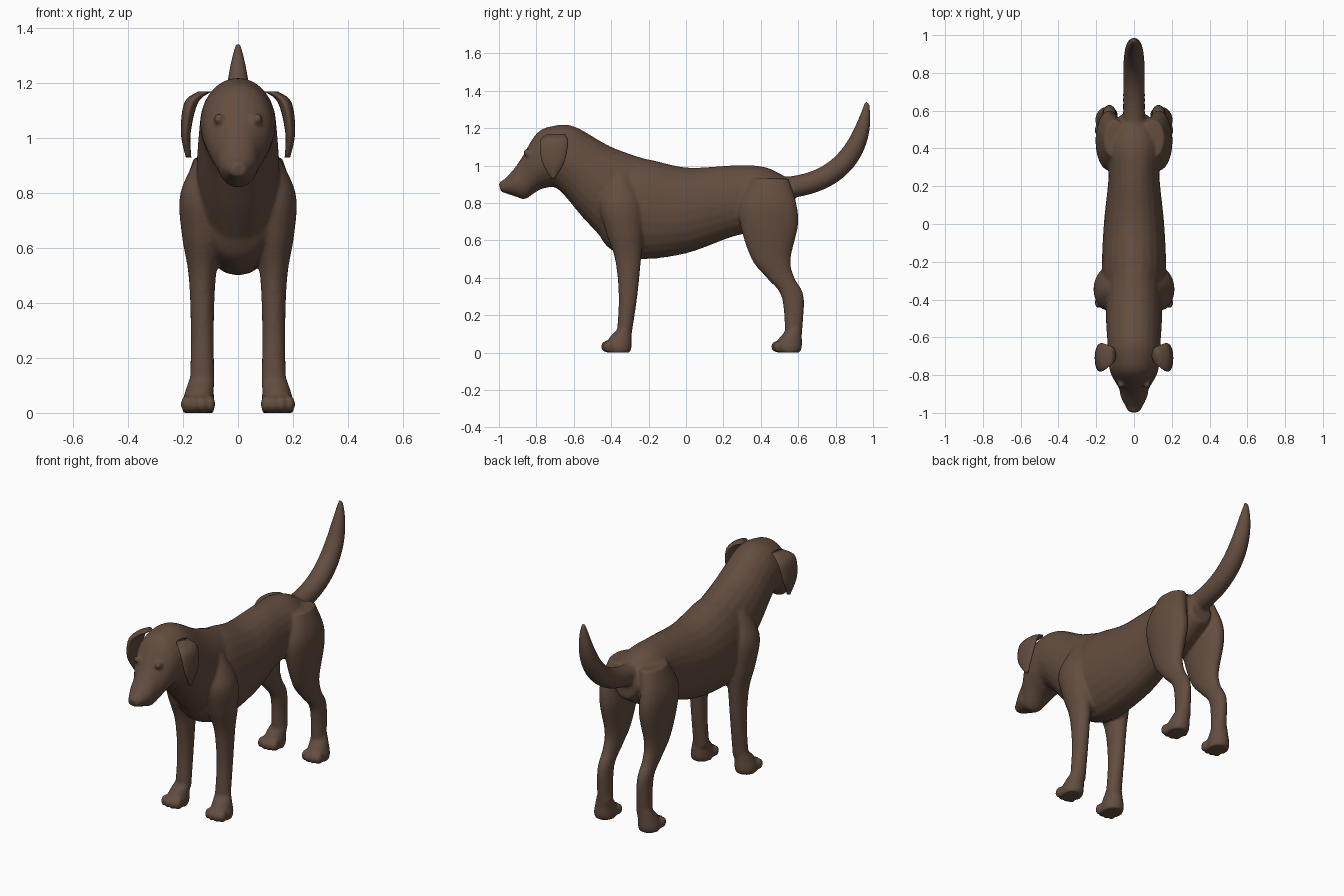
import bpy, bmesh, math
from mathutils import Matrix, Vector

cube = bpy.data.objects.get("Cube")
if cube:
    bpy.data.objects.remove(cube, do_unlink=True)

coat = bpy.data.materials.new("brown coat")
coat.use_nodes = True
coat.diffuse_color = (0.125, 0.074, 0.05, 1)
coat.node_tree.nodes["Principled BSDF"].inputs["Base Color"].default_value = coat.diffuse_color

SEGMENTS = 24
STEPS = 5
STANCE = 0.13


# Each ring is an ellipse given by two opposite edge points and a half width
def slanted(top_y, top_z, bottom_y, bottom_z, half):
    return Vector((0, top_y, top_z)), Vector((0, bottom_y, bottom_z)), Vector((half, 0, 0))


def upright(y, top, bottom, half):
    return slanted(y, top, y, bottom, half)


def level(z, front, back, half, x=STANCE):
    return Vector((x, front, z)), Vector((x, back, z)), Vector((half, 0, 0))


def catmull_rom(a, b, c, d, t):
    start_slope, end_slope = (c - a) / 2, (d - b) / 2
    cubic = 2 * (b - c) + start_slope + end_slope
    square = c - b - start_slope - cubic
    return b + t * (start_slope + t * (square + t * cubic))


def smooth_rings(rings):
    padded = [rings[0], *rings, rings[-1]]
    for window in zip(padded, padded[1:], padded[2:], padded[3:]):
        for step in range(STEPS):
            yield [catmull_rom(*points, step / STEPS) for points in zip(*window)]
    yield rings[-1]


def loft(bm, rings, side=1):
    """Skin a closed tube over the rings, on the chosen side of the body."""
    loops = []
    for first, second, across in smooth_rings(rings):
        middle, reach = (first + second) / 2, (first - second) / 2
        loop = []
        for k in range(SEGMENTS):
            angle = math.tau * k / SEGMENTS
            point = middle + reach * math.cos(angle) + across * math.sin(angle)
            point.x *= side
            loop.append(bm.verts.new(point))
        loops.append(loop)
    for low, high in zip(loops, loops[1:]):
        for k in range(SEGMENTS):
            bm.faces.new((low[k - 1], low[k], high[k], high[k - 1]))
    bm.faces.new(loops[0])
    bm.faces.new(loops[-1])


def ball(bm, centre, size):
    matrix = Matrix.Translation(centre) @ Matrix.Diagonal((*size, 1))
    bmesh.ops.create_uvsphere(bm, u_segments=SEGMENTS, v_segments=SEGMENTS, radius=1, matrix=matrix)


def tail_rings():
    """Rings square to a curved sweep, thinning towards the tip."""
    root, bend, tip = Vector((0, 0.5, 0.88)), Vector((0, 0.95, 0.9)), Vector((0, 0.97, 1.38))
    rings = []
    for step in range(SEGMENTS):
        t = step / SEGMENTS
        lower, upper = root.lerp(bend, t), bend.lerp(tip, t)
        centre = lower.lerp(upper, t)
        along = (upper - lower).normalized()
        radius = 0.058 * (1 - t ** 5)
        normal = Vector((0, -along.z, along.y)) * radius
        rings.append((centre + normal, centre - normal, Vector((radius, 0, 0))))
    return rings


def paw(bm, heel, side):
    """Rounded foot with four toes fanned across its front."""
    loft(bm, [level(0.13, heel - 0.07, heel, 0.045),
              level(0.08, heel - 0.12, heel, 0.052, 0.14),
              level(0.03, heel - 0.14, heel, 0.06, 0.145),
              level(0, heel - 0.13, heel - 0.01, 0.056, 0.145)], side)
    for toe in (-1.5, -0.5, 0.5, 1.5):
        spot = Vector((side * 0.145 + toe * 0.03, heel - 0.14 + abs(toe) * 0.01, 0.032))
        ball(bm, spot, (0.018, 0.03, 0.032))


def finish(name, bm):
    bmesh.ops.recalc_face_normals(bm, faces=bm.faces)
    mesh = bpy.data.meshes.new(name)
    bm.to_mesh(mesh)
    bm.free()
    mesh.materials.append(coat)
    mesh.shade_smooth()
    obj = bpy.data.objects.new(name, mesh)
    bpy.context.collection.objects.link(obj)
    return obj


torso = [
    upright(-0.46, 0.95, 0.62, 0.1),
    upright(-0.4, 1, 0.55, 0.15),
    upright(-0.25, 1.04, 0.5, 0.17),
    upright(0, 0.99, 0.53, 0.16),
    upright(0.25, 1, 0.62, 0.135),
    upright(0.43, 0.99, 0.66, 0.14),
    upright(0.58, 0.91, 0.75, 0.07),
]
neck_and_head = [
    slanted(-0.2, 1.03, -0.4, 0.56, 0.15),
    slanted(-0.4, 1.1, -0.55, 0.72, 0.15),
    slanted(-0.6, 1.21, -0.68, 0.87, 0.14),
    slanted(-0.72, 1.21, -0.75, 0.88, 0.135),
    slanted(-0.8, 1.17, -0.8, 0.86, 0.12),
    slanted(-0.88, 1.04, -0.86, 0.82, 0.08),
    slanted(-0.93, 0.97, -0.9, 0.83, 0.07),
    slanted(-1, 0.9, -0.99, 0.86, 0.03),
]
front_leg = [
    level(0.95, -0.4, -0.3, 0.04, 0.1),
    level(0.8, -0.46, -0.24, 0.08),
    level(0.65, -0.43, -0.23, 0.075),
    level(0.5, -0.38, -0.24, 0.05),
    level(0.3, -0.36, -0.26, 0.042),
    level(0.1, -0.37, -0.29, 0.045),
]
hind_leg = [
    level(0.93, 0.35, 0.55, 0.06, 0.1),
    level(0.8, 0.29, 0.59, 0.07),
    level(0.68, 0.29, 0.6, 0.07),
    level(0.5, 0.35, 0.56, 0.05),
    level(0.4, 0.43, 0.58, 0.04),
    level(0.3, 0.51, 0.63, 0.037),
    level(0.1, 0.53, 0.62, 0.042),
]
ear = [
    level(1.17, -0.74, -0.65, 0.025, 0.12),
    level(1.13, -0.78, -0.63, 0.025, 0.17),
    level(1.02, -0.77, -0.65, 0.018, 0.19),
    level(0.93, -0.72, -0.7, 0.01, 0.18),
]

# Body, head, tail and limbs are blended into one skin
bm = bmesh.new()
for part in (torso, neck_and_head, tail_rings()):
    loft(bm, part)
ball(bm, (0, -0.98, 0.9), (0.03, 0.02, 0.02))
for side in (1, -1):
    loft(bm, front_leg, side)
    loft(bm, hind_leg, side)
    paw(bm, -0.29, side)
    paw(bm, 0.62, side)
    # Brow
    ball(bm, (0.07 * side, -0.85, 1.07), (0.02, 0.02, 0.02))
body = finish("body", bm)
remesh = body.modifiers.new("blend parts", 'REMESH')
remesh.mode = 'VOXEL'
remesh.voxel_size = 0.009
remesh.use_smooth_shade = True
relax = body.modifiers.new("soften joins", 'SMOOTH')
relax.iterations = 6

# Hanging ears
for side, name in ((1, "left_ear"), (-1, "right_ear")):
    bm = bmesh.new()
    loft(bm, ear, side)
    finish(name, bm)
